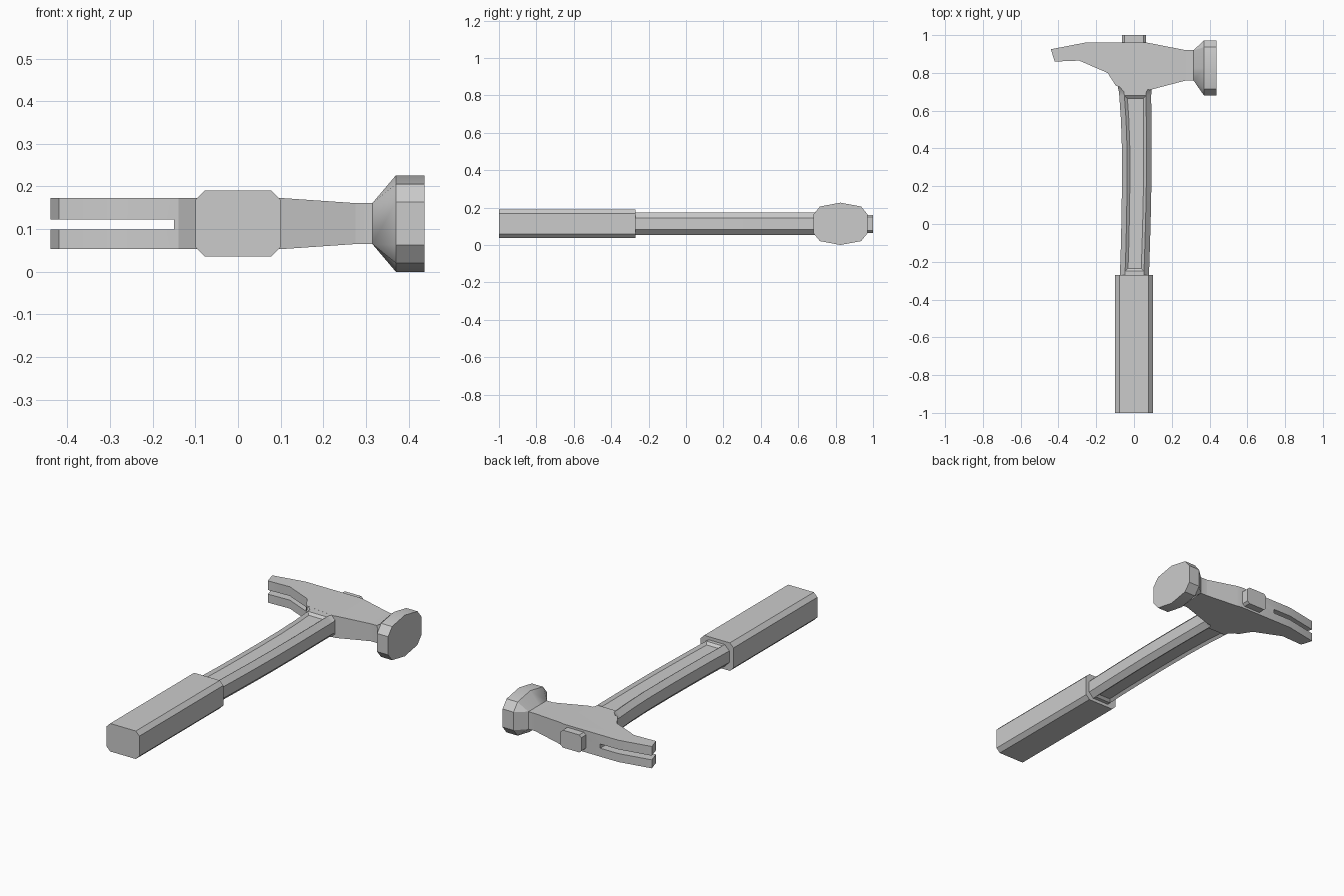
import bpy, bmesh
from mathutils import Vector

if "Cube" in bpy.data.objects:
    bpy.data.objects.remove(bpy.data.objects["Cube"])

ZC = 0.113  # mid height of the tool lying on its side


def finish(name, bm, angle=0.52):
    bmesh.ops.remove_doubles(bm, verts=bm.verts, dist=1e-5)
    bmesh.ops.recalc_face_normals(bm, faces=bm.faces)
    me = bpy.data.meshes.new(name)
    bm.to_mesh(me)
    bm.free()
    ob = bpy.data.objects.new(name, me)
    bpy.context.collection.objects.link(ob)
    return smooth(ob, angle)


def smooth(ob, angle=0.52):
    bpy.ops.object.select_all(action='DESELECT')
    ob.select_set(True)
    bpy.context.view_layer.objects.active = ob
    bpy.ops.object.shade_smooth_by_angle(angle=angle)
    return ob


def loft(rings):
    """Skin matching rings of points and cap both ends."""
    bm = bmesh.new()
    vs = [[bm.verts.new(p) for p in r] for r in rings]
    n = len(rings[0])
    for a, b in zip(vs, vs[1:]):
        for i in range(n):
            j = (i + 1) % n
            bm.faces.new((a[i], a[j], b[j], b[i]))
    bm.faces.new(vs[0])
    bm.faces.new(vs[-1])
    return bm


def octagon(y, x0, x1, h, cx, cz):
    """Chamfered rectangle across the handle."""
    pts = [(x0 + cx, h), (x1 - cx, h), (x1, h - cz), (x1, cz - h),
           (x1 - cx, -h), (x0 + cx, -h), (x0, cz - h), (x0, h - cz)]
    return [(x, y, ZC + z) for x, z in pts]


# grip
finish("grip", loft([octagon(y, -0.1, 0.1, 0.077, 0.022, 0.022) for y in (-1, -0.27)]))

# slightly bowed handle with recessed panels on both broad sides
stations = [(-0.30, -0.075, 0.078), (-0.25, -0.074, 0.08), (-0.10, -0.069, 0.085),
            (0.05, -0.066, 0.089), (0.2, -0.064, 0.092), (0.4, -0.064, 0.093),
            (0.55, -0.069, 0.092), (0.68, -0.078, 0.091), (0.70, -0.08, 0.092)]
rings = [octagon(y, a, b, 0.0597, 0.027, 0.028) for y, a, b in stations]
rings.append(octagon(0.737, -0.088, 0.092, 0.0597, 0.002, 0.002))
bm = loft(rings)
bm.normal_update()
panel = [f for f in bm.faces if abs(f.normal.z) > 0.9
         and -0.25 < f.calc_center_median().y < 0.68]
bmesh.ops.recalc_face_normals(bm, faces=bm.faces)
bmesh.ops.inset_region(bm, faces=panel, thickness=0.015, use_even_offset=True)
for v in {v for f in panel for v in f.verts}:
    v.co.z += 0.012 if v.co.z < ZC else -0.012
finish("handle", bm)

# handle end showing through the head
finish("handle_tip", loft([octagon(y, -0.063, 0.063, 0.048, 0.013, 0.012) for y in (0.93, 1.0)]))

# head: claw and neck profile, thinner towards the neck
profile = [(-0.44, 0.925), (-0.42, 0.86), (-0.29, 0.865), (-0.14, 0.80), (-0.095, 0.73),
           (0.085, 0.71), (0.275, 0.76), (0.318, 0.76), (0.318, 0.92), (0.275, 0.92),
           (0.07, 0.96), (-0.26, 0.96)]
bm = loft([[(x, y, s) for x, y in profile] for s in (-1, 1)])
for x in (0.1, 0.2749):
    bmesh.ops.bisect_plane(bm, geom=bm.verts[:] + bm.edges[:] + bm.faces[:],
                           plane_co=(x, 0, 0), plane_no=(1, 0, 0), dist=1e-4)
for v in bm.verts:
    t = min(max((v.co.x - 0.1) / 0.175, 0), 1)
    v.co.z = ZC + v.co.z * (0.06 - 0.012 * t)
head = finish("head", bm)

# slot between the claws
bm = bmesh.new()
bmesh.ops.create_cube(bm, size=1)
for v in bm.verts:
    v.co = Vector((-0.325 + v.co.x * 0.35, 0.85 + v.co.y * 0.5, 0.111 + v.co.z * 0.023))
cutter = finish("slot_cutter", bm)
cutter.hide_render = True
mod = head.modifiers.new("slot", 'BOOLEAN')
mod.operation = 'DIFFERENCE'
mod.solver = 'EXACT'
mod.object = cutter
bpy.context.view_layer.objects.active = head
bpy.ops.object.modifier_apply(modifier=mod.name)
bpy.data.objects.remove(cutter)
smooth(head)

# striking face flaring out of the neck
YC = 0.826
half = [(-0.145, 0.05), (-0.11, 0.0925), (0, 0.113), (0.11, 0.0925), (0.145, 0.05)]
ring = half + [(-y, -z) for y, z in half]
neck = [(min(max(YC + y, 0.76), 0.92), min(max(z, -0.048), 0.048)) for y, z in ring]
finish("striking_face", loft([[(0.315, y, ZC + z) for y, z in neck],
                              [(0.37, YC + y, ZC + z) for y, z in ring],
                              [(0.437, YC + y, ZC + z) for y, z in ring]]))
